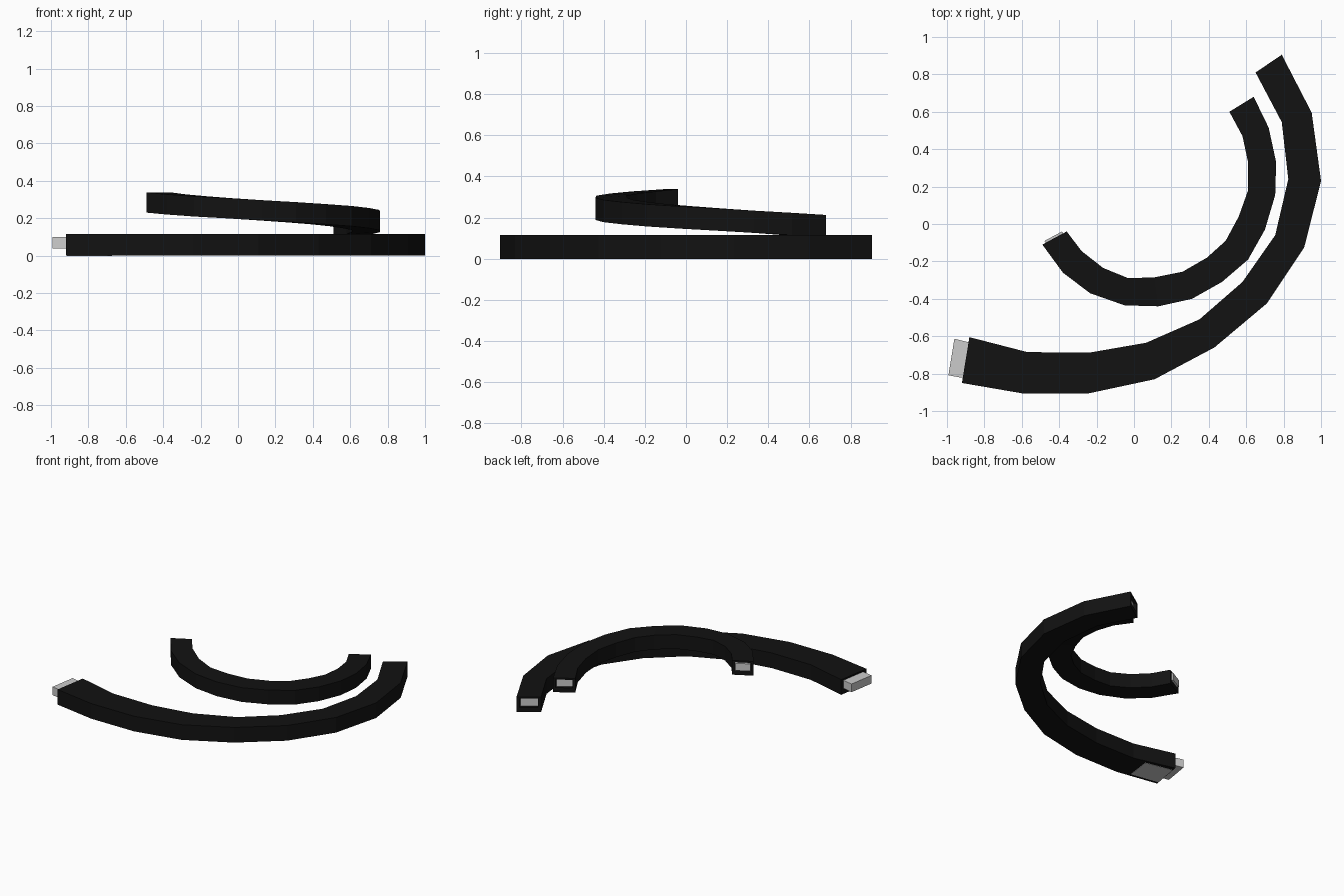
import bpy
from mathutils import Vector

if "Cube" in bpy.data.objects:
    bpy.data.objects.remove(bpy.data.objects["Cube"])

black = bpy.data.materials.new("black_casing")
black.diffuse_color = (0.006, 0.006, 0.006, 1)
black.use_nodes = True
black.node_tree.nodes["Principled BSDF"].inputs["Base Color"].default_value = black.diffuse_color


def make_object(name, verts, faces, mat=None):
    mesh = bpy.data.meshes.new(name)
    mesh.from_pydata(verts, [], faces)
    ob = bpy.data.objects.new(name, mesh)
    bpy.context.collection.objects.link(ob)
    if mat:
        mesh.materials.append(mat)
    return ob


def ring(o, i, z0, z1, side, floor, roof):
    """Rectangular section between outer and inner edge points, inset by margins."""
    o, i = Vector(o), Vector(i)
    d = (i - o).normalized() * side
    o, i = o + d, i - d
    return [(o.x, o.y, z0 + floor), (i.x, i.y, z0 + floor),
            (i.x, i.y, z1 - roof), (o.x, o.y, z1 - roof)]


def loft(rings, flip=False):
    verts = [v for r in rings for v in r]
    faces = []
    for k in range(len(rings) - 1):
        for j in range(4):
            a, b = 4 * k + j, 4 * k + (j + 1) % 4
            f = (a, a + 4, b + 4, b)
            faces.append(f[::-1] if flip else f)
    return verts, faces


def build_tube(name, outer, inner, za, zb, height, margins):
    """Open-ended rectangular tube whose floor runs from za to zb."""
    n = len(outer) - 1
    zs = [za + (zb - za) * k / n for k in range(n + 1)]
    shell = [ring(o, i, z, z + height, 0, 0, 0) for o, i, z in zip(outer, inner, zs)]
    bore = [ring(o, i, z, z + height, *margins) for o, i, z in zip(outer, inner, zs)]
    v, f = loft(shell)
    v2, f2 = loft(bore, True)
    m = len(v)
    f += [tuple(a + m for a in q) for q in f2]
    for j in range(4):
        k = (j + 1) % 4
        f.append((j, k, m + k, m + j))
        a, b = m - 4 + j, m - 4 + k
        f.append((b, a, a + m, b + m))
    make_object(name + "_casing", v + v2, f, black)


def build_core(name, outer, inner, za, zb, height, margins, ext):
    """Grey filling; ext pushes its ends beyond (+) or inside (-) the casing."""
    n = len(outer) - 1
    outer, inner = [Vector(p) for p in outer], [Vector(p) for p in inner]
    zs = [za + (zb - za) * k / n for k in range(n + 1)]
    mids = [(a + b) / 2 for a, b in zip(outer, inner)]
    for end, nxt, e in ((0, 1, ext[0]), (n, n - 1, ext[1])):
        d = (mids[end] - mids[nxt]).normalized() * e
        outer[end] = outer[end] + d
        inner[end] = inner[end] + d
    mg = [m + 0.003 for m in margins]
    v, f = loft([ring(o, i, z, z + height, *mg) for o, i, z in zip(outer, inner, zs)])
    m = len(v)
    f += [(0, 1, 2, 3), (m - 1, m - 2, m - 3, m - 4)]
    make_object(name + "_core", v, f)


# Large flat arc
big_out = [(-.92, -.85), (-.6, -.905), (-.24, -.905), (.11, -.83), (.43, -.66),
           (.71, -.425), (.91, -.125), (1, .23), (.95, .595), (.79, .905)]
big_in = [(-.88, -.605), (-.57, -.685), (-.24, -.688), (.065, -.635), (.35, -.51),
          (.58, -.31), (.755, -.06), (.825, .24), (.79, .545), (.65, .81)]
m = (.022, .035, .012)
build_tube("large_arc", big_out, big_in, 0, 0, .115, m)
build_core("large_arc", big_out, big_in, 0, 0, .115, m, (.078, -.02))

# Small arc, ramping down along its length
small_out = [(-.49, -.11), (-.38, -.26), (-.235, -.37), (-.05, -.435), (.13, -.44),
             (.31, -.4), (.47, -.31), (.61, -.19), (.7, -.03), (.755, .155),
             (.76, .33), (.72, .515), (.64, .68)]
small_in = [(-.36, -.04), (-.28, -.145), (-.165, -.235), (-.03, -.29), (.11, -.285),
            (.26, -.255), (.39, -.18), (.49, -.09), (.56, .04), (.61, .18),
            (.61, .33), (.58, .47), (.51, .6)]
m = (.018, .035, .012)
build_tube("small_arc", small_out, small_in, .23, .105, .108, m)
build_core("small_arc", small_out, small_in, .23, .105, .108, m, (.012, -.015))

# Grey plate showing through the underside of the large arc's left end
v, f = loft([ring((-.915, -.84), (-.88, -.625), -.002, .03, .012, 0, 0),
             ring((-.70, -.885), (-.67, -.66), -.002, .03, .02, 0, 0)])
make_object("end_plate", v, f + [(0, 1, 2, 3), (7, 6, 5, 4)])

# Consistent outward normals
import bmesh
for ob in bpy.data.objects:
    bm = bmesh.new()
    bm.from_mesh(ob.data)
    bmesh.ops.recalc_face_normals(bm, faces=bm.faces)
    bm.to_mesh(ob.data)
    bm.free()
